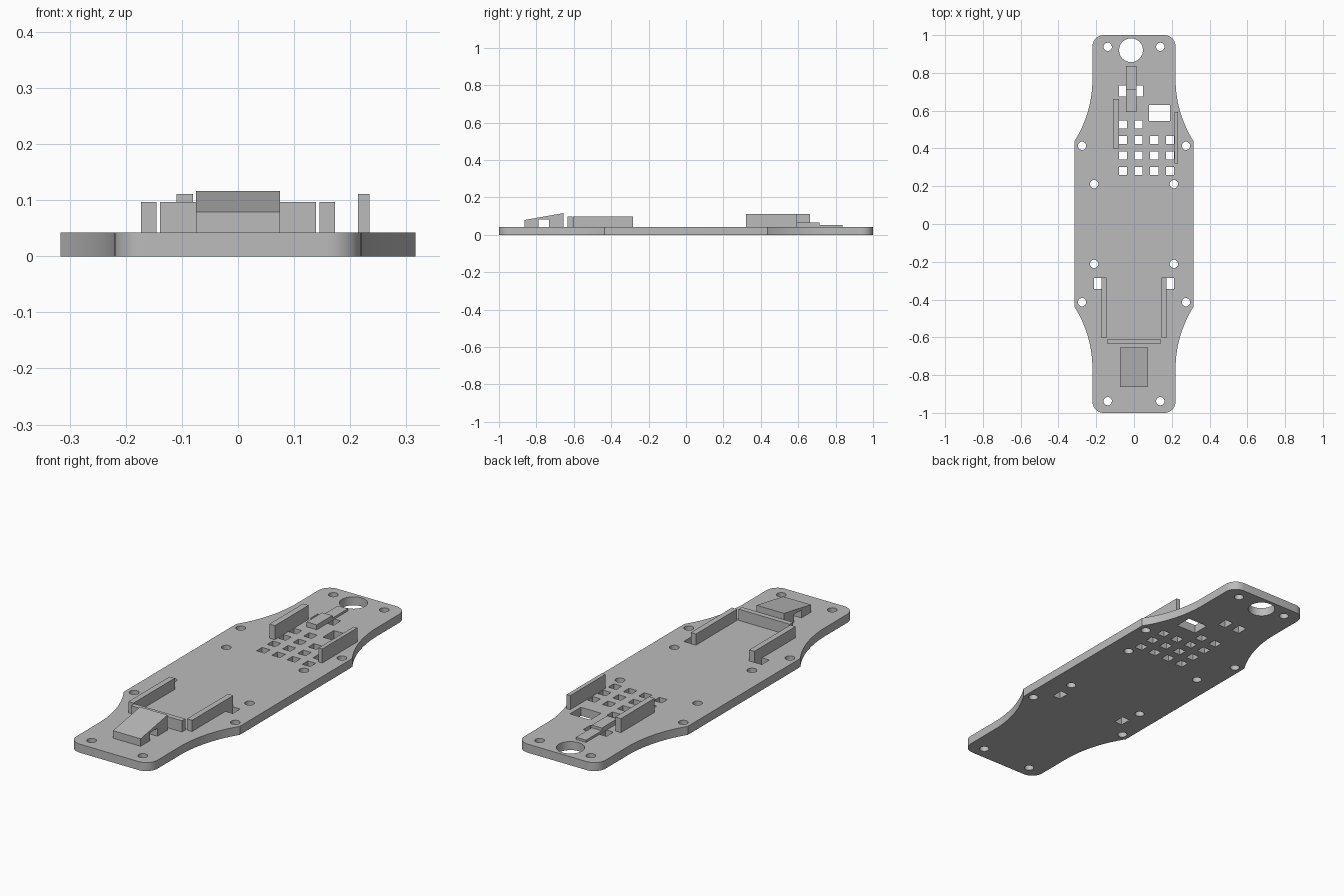
import bpy, bmesh
from math import sin, cos, pi, asin, radians

if "Cube" in bpy.data.objects:
    bpy.data.objects.remove(bpy.data.objects["Cube"])

grey = bpy.data.materials.new("plain grey")
grey.use_nodes = True
grey.diffuse_color = (0.5, 0.5, 0.5, 1)
grey.node_tree.nodes["Principled BSDF"].inputs["Base Color"].default_value = (0.5, 0.5, 0.5, 1)

TOP = 0.042       # plate thickness
SINK = TOP - 0.002  # raised parts sit slightly into the plate


def add_object(name, bm):
    bmesh.ops.recalc_face_normals(bm, faces=bm.faces)
    mesh = bpy.data.meshes.new(name)
    bm.to_mesh(mesh)
    bm.free()
    mesh.materials.append(grey)
    obj = bpy.data.objects.new(name, mesh)
    bpy.context.collection.objects.link(obj)
    return obj


def prism(name, profile, x0, x1):
    """Extrude a (y, z) profile along x."""
    bm = bmesh.new()
    face = bm.faces.new([bm.verts.new((x0, y, z)) for y, z in profile])
    ext = bmesh.ops.extrude_face_region(bm, geom=[face])
    moved = [v for v in ext["geom"] if isinstance(v, bmesh.types.BMVert)]
    bmesh.ops.translate(bm, verts=moved, vec=(x1 - x0, 0, 0))
    return add_object(name, bm)


def box(name, x0, x1, y0, y1, top):
    return prism(name, [(y0, SINK), (y1, SINK), (y1, top), (y0, top)], x0, x1)


def arc(cx, cy, r, a0, a1, n):
    return [(cx + r * cos(a0 + (a1 - a0) * i / n), cy + r * sin(a0 + (a1 - a0) * i / n))
            for i in range(n + 1)]


def circle(cx, cy, r, n=32):
    return arc(cx, cy, r, 0, 2 * pi, n)[:-1]


def rect(cx, cy, w, h):
    return [(cx + sx * w / 2, cy + sy * h / 2) for sx, sy in ((-1, -1), (1, -1), (1, 1), (-1, 1))]


# Plate outline: one quarter, mirrored into four
END, WIDE, R = 0.22, 0.316, 0.615
sweep = asin(0.33 / R)
quarter = [(WIDE, 0.42), (WIDE - 0.001, 0.43)]
quarter += arc(END + R, 0.767, R, pi + sweep, pi, 16)
quarter += arc(END - 0.06, 0.94, 0.06, 0, pi / 2, 10)
right = [(x, -y) for x, y in reversed(quarter)] + quarter
outline = right + [(-x, y) for x, y in reversed(right)]

# Holes: screw holes, cable hole, vent grid, slots
holes = [circle(-0.016, 0.92, 0.063, 48)]
for s in (-1, 1):
    for x, y in ((0.139, 0.938), (0.275, 0.414), (0.211, 0.211)):
        holes += [circle(s * x, y, 0.022), circle(s * x, -y, 0.022)]
    holes.append(rect(s * 0.191, -0.315, 0.042, 0.058))
for row in range(4):
    for col in range(2 if row == 3 else 4):
        holes.append(rect(-0.058 + 0.0827 * col, 0.28 + 0.0823 * row, 0.043, 0.043))
holes += [rect(x, 0.704, 0.043, 0.056) for x in (-0.058, 0.025)]
holes.append(rect(0.135, 0.588, 0.11, 0.085))

# Plate: filled flat curve with thickness, turned into a mesh
curve = bpy.data.curves.new("plate_profile", "CURVE")
curve.dimensions = "2D"
curve.fill_mode = "BOTH"
curve.extrude = TOP / 2
for loop in [outline] + holes:
    spline = curve.splines.new("POLY")
    spline.points.add(len(loop) - 1)
    for point, (x, y) in zip(spline.points, loop):
        point.co = (x, y, TOP / 2, 1)
    spline.use_cyclic_u = True
helper = bpy.data.objects.new("plate_profile", curve)
bpy.context.collection.objects.link(helper)
bpy.context.view_layer.update()
bm = bmesh.new()
bm.from_mesh(helper.evaluated_get(bpy.context.evaluated_depsgraph_get()).to_mesh())
bpy.data.objects.remove(helper)
bmesh.ops.remove_doubles(bm, verts=bm.verts, dist=0.0001)
low = min(v.co.z for v in bm.verts)
bmesh.ops.translate(bm, verts=bm.verts, vec=(0, 0, -low))
plate = add_object("base_plate", bm)
bpy.ops.object.select_all(action="DESELECT")
plate.select_set(True)
bpy.context.view_layer.objects.active = plate
bpy.ops.object.shade_smooth_by_angle(angle=radians(25))

# Front tray: two side walls and a cross wall
for side, s in (("left", 1), ("right", -1)):
    box("front_tray_wall_" + side, *sorted((s * 0.145, s * 0.173)), -0.604, -0.284, 0.097)
box("front_cross_wall", -0.139, 0.139, -0.634, -0.608, 0.097)

# Sloped front block, bridging a strap tunnel
prism("sloped_strap_block",
      [(-0.863, SINK), (-0.789, SINK), (-0.789, 0.081), (-0.733, 0.081), (-0.733, SINK),
       (-0.654, SINK), (-0.654, 0.116), (-0.863, 0.079)], -0.075, 0.075)

# Rear walls beside the vent grid
box("rear_wall_right", -0.11, -0.08, 0.4, 0.663, 0.111)
box("rear_wall_left", 0.214, 0.234, 0.32, 0.593, 0.111)

# Stepped rear rib
box("rear_rib_high", -0.042, 0.013, 0.593, 0.714, 0.066)
box("rear_rib_low", -0.042, 0.013, 0.714, 0.836, 0.053)
